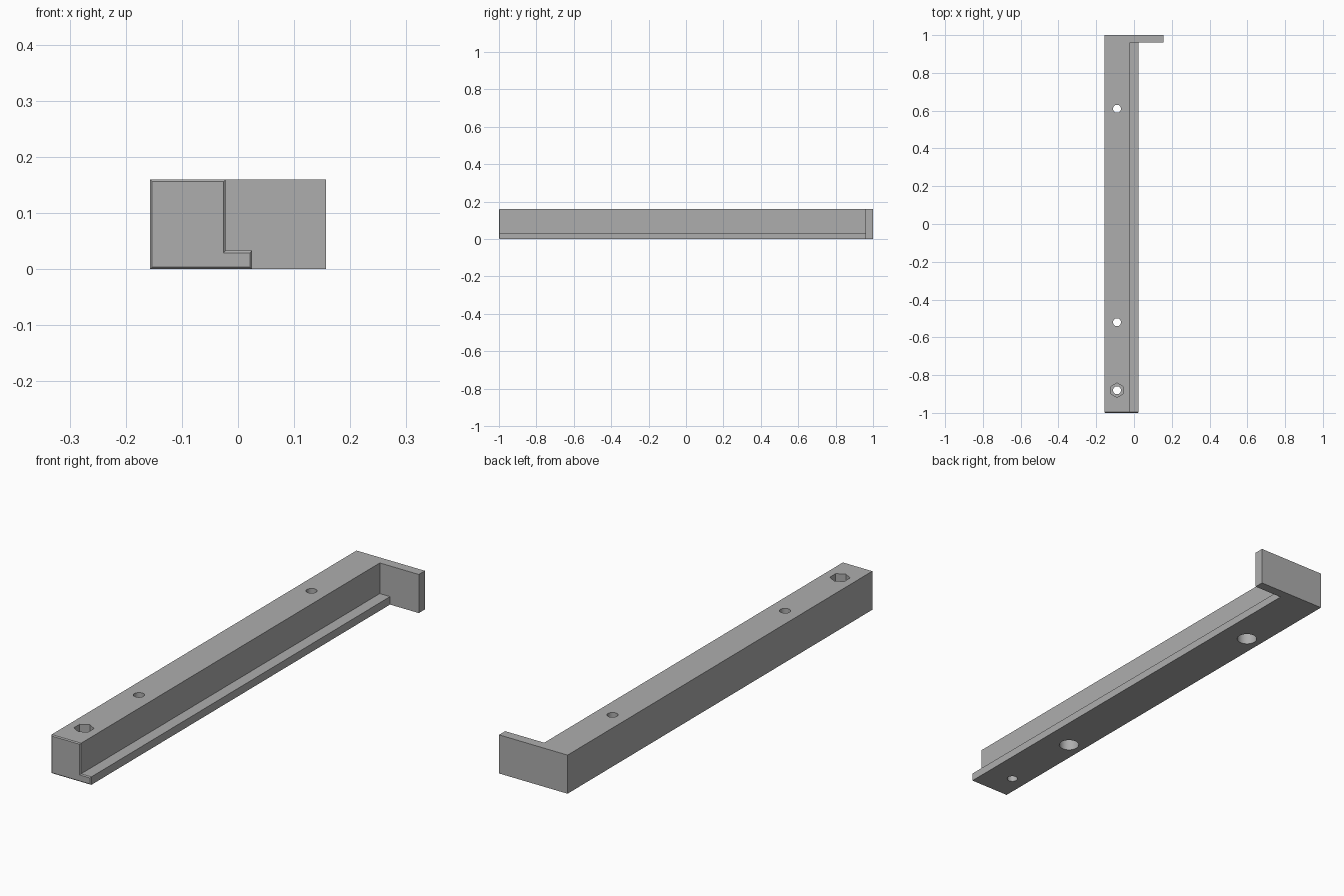
import bpy, bmesh, math
from mathutils import Matrix

if "Cube" in bpy.data.objects:
    bpy.data.objects.remove(bpy.data.objects["Cube"])

H = 0.16            # overall height
HOLE_X = -0.09      # centre line of the holes

grey = bpy.data.materials.new("grey plastic")
grey.diffuse_color = (0.42, 0.42, 0.42, 1)
grey.use_nodes = True
grey.node_tree.nodes["Principled BSDF"].inputs["Base Color"].default_value = grey.diffuse_color


def add_object(name, bm):
    bmesh.ops.recalc_face_normals(bm, faces=bm.faces)
    mesh = bpy.data.meshes.new(name)
    bm.to_mesh(mesh)
    bm.free()
    mesh.materials.append(grey)
    obj = bpy.data.objects.new(name, mesh)
    bpy.context.collection.objects.link(obj)
    return obj


def prism(name, points, y0, y1, chamfer=0):
    """Extrude an x-z profile along y, chamfering the front outline."""
    bm = bmesh.new()
    front = bm.faces.new([bm.verts.new((x, y0, z)) for x, z in points])
    back = bmesh.ops.extrude_face_region(bm, geom=[front], use_keep_orig=True)
    moved = [g for g in back["geom"] if isinstance(g, bmesh.types.BMVert)]
    bmesh.ops.translate(bm, verts=moved, vec=(0, y1 - y0, 0))
    bmesh.ops.recalc_face_normals(bm, faces=bm.faces)
    if chamfer:
        edges = [e for e in bm.edges if all(abs(v.co.y - y0) < 1e-5 for v in e.verts)]
        bmesh.ops.bevel(bm, geom=edges, offset=chamfer, segments=1, affect='EDGES')
    return add_object(name, bm)


def cutter(name, y, radius, z0, z1, sides):
    bm = bmesh.new()
    spin = Matrix.Rotation(math.pi / 2 if sides == 6 else 0, 4, 'Z')
    # hexagon points face along the rail
    bmesh.ops.create_cone(bm, cap_ends=True, segments=sides, radius1=radius,
                          radius2=radius, depth=z1 - z0,
                          matrix=Matrix.Translation((HOLE_X, y, (z0 + z1) / 2)))
    if sides == 6 and max(v.co.y for v in bm.verts) - y < radius * 0.99:
        bmesh.ops.rotate(bm, verts=bm.verts, cent=(HOLE_X, y, 0), matrix=spin)
    return add_object(name, bm)


def combine(target, other, operation):
    mod = target.modifiers.new(other.name, 'BOOLEAN')
    mod.operation = operation
    mod.solver = 'EXACT'
    mod.object = other
    bpy.context.view_layer.objects.active = target
    bpy.ops.object.modifier_apply(modifier=mod.name)
    bpy.data.objects.remove(other, do_unlink=True)


# Stepped rail: tall bar with a thin ledge along its right side
rail = prism("stepped_rail",
             [(-0.157, 0), (0.025, 0), (0.025, 0.033),
              (-0.022, 0.033), (-0.022, H), (-0.157, H)],
             -1, 0.98, chamfer=0.004)

# End stop plate at the back
stop = prism("end_stop", [(-0.157, 0), (0.157, 0), (0.157, H), (-0.157, H)], 0.96, 1)
combine(rail, stop, 'UNION')

# Through holes
for y in (-0.88, -0.52, 0.61):
    combine(rail, cutter("through_hole", y, 0.021, -0.1, 0.3, 32), 'DIFFERENCE')

# Wide counterbores from below on the two mounting holes
for y in (-0.52, 0.61):
    combine(rail, cutter("counterbore", y, 0.04, -0.1, 0.1, 32), 'DIFFERENCE')

# Hexagonal nut pocket from above at the front hole
combine(rail, cutter("nut_pocket", -0.88, 0.038, 0.09, 0.3, 6), 'DIFFERENCE')

bpy.ops.object.select_all(action='DESELECT')
rail.select_set(True)
bpy.context.view_layer.objects.active = rail
bpy.ops.object.shade_smooth_by_angle(angle=math.radians(25))
